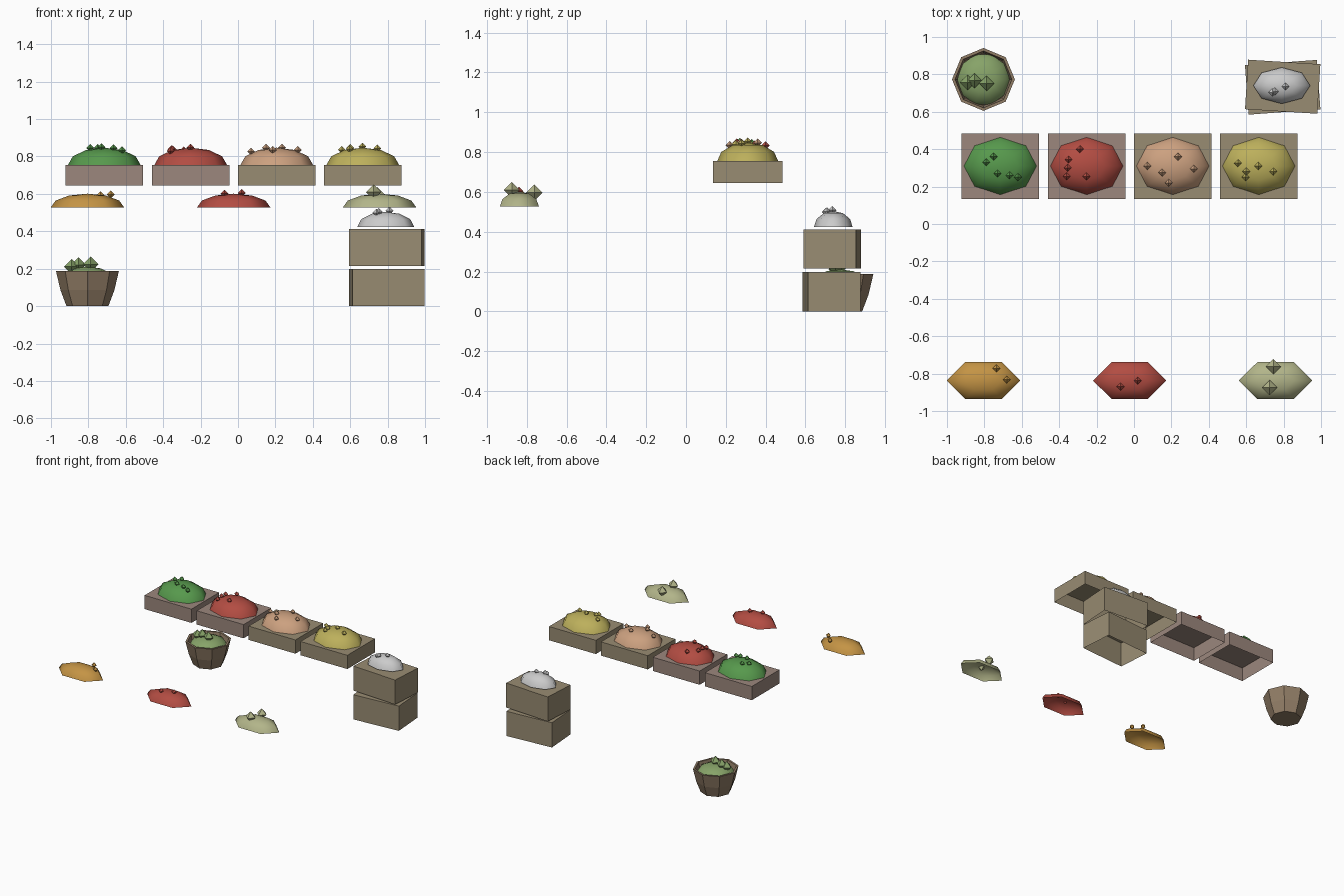
import bpy, bmesh
from math import sin, cos, pi, sqrt, radians
from mathutils import Matrix, Vector

if "Cube" in bpy.data.objects:
    bpy.data.objects.remove(bpy.data.objects["Cube"])


def material(name, rgb):
    m = bpy.data.materials.new(name)
    lin = [c / 12.92 if c <= 0.04045 else ((c + 0.055) / 1.055) ** 2.4 for c in rgb]
    m.diffuse_color = (*lin, 1)
    m.use_nodes = True
    m.node_tree.nodes["Principled BSDF"].inputs["Base Color"].default_value = m.diffuse_color
    return m


WOOD = material("wood", (0.60, 0.55, 0.45))
PINK_WOOD = material("pinkish_wood", (0.61, 0.53, 0.49))
BOWL = material("bowl_wood", (0.57, 0.49, 0.40))
GREEN = material("green", (0.34, 0.60, 0.30))
RED = material("red", (0.70, 0.30, 0.26))
PEACH = material("peach", (0.80, 0.63, 0.50))
YELLOW = material("yellow", (0.74, 0.69, 0.36))
ORANGE = material("orange", (0.77, 0.58, 0.27))
PALE = material("pale_green", (0.70, 0.71, 0.54))
LEAF = material("leaf_green", (0.53, 0.64, 0.41))
GREY = material("light_grey", (0.75, 0.75, 0.75))


def finish(name, bm, mat, loc, rot=0, smooth=False):
    me = bpy.data.meshes.new(name)
    bm.to_mesh(me)
    bm.free()
    for p in me.polygons:
        p.use_smooth = smooth
    me.materials.append(mat)
    ob = bpy.data.objects.new(name, me)
    ob.location = loc
    ob.rotation_euler.z = rot
    bpy.context.collection.objects.link(ob)
    return ob


def lathe(name, profile, sides, mat, loc, scale=(1, 1, 1), smooth=False):
    """Revolve (radius, z) points listed from bottom outside upward; radius 0 is a pole."""
    bm = bmesh.new()
    rings = []
    for r, z in profile:
        n = 1 if r == 0 else sides
        rings.append([bm.verts.new((r * cos(2 * pi * i / sides) * scale[0],
                                    r * sin(2 * pi * i / sides) * scale[1],
                                    z * scale[2])) for i in range(n)])
    for a, b in zip(rings, rings[1:]):
        for i in range(sides):
            j = (i + 1) % sides
            quad = [a[i % len(a)], a[j % len(a)], b[j % len(b)], b[i % len(b)]]
            bm.faces.new(list(dict.fromkeys(quad)))
    return finish(name, bm, mat, loc, 0, smooth)


def open_box(name, size, mat, loc, rot=0):
    """Box with no bottom face, base at loc."""
    bm = bmesh.new()
    bmesh.ops.create_cube(bm, size=1, matrix=Matrix.Translation((0, 0, size[2] / 2))
                          @ Matrix.Diagonal((*size, 1)))
    bottom = [f for f in bm.faces if f.normal.z < -0.5]
    bmesh.ops.delete(bm, geom=bottom, context='FACES_ONLY')
    return finish(name, bm, mat, loc, rot)


DOME = [(cos(a), sin(a)) for a in (0, pi / 6, pi / 3)] + [(0, 1)]
OCTA = [(0, -1), (1, 0), (0, 1)]


def heap(name, mat, loc, scale, sides, pieces, radius, lift=0.006):
    """Open dome with small octahedra resting on its surface at (x, y)."""
    lathe(name + "_mound", DOME, sides, mat, loc, scale, smooth=True)
    for i, (x, y) in enumerate(pieces):
        u, v = (x - loc[0]) / scale[0], (y - loc[1]) / scale[1]
        z = loc[2] + scale[2] * sqrt(max(0, 1 - u * u - v * v)) + lift
        lathe(f"{name}_piece_{i + 1}", OCTA, 4, mat, (x, y, z), (radius,) * 3)


# Row of four filled crates
crates = [
    ("green", GREEN, PINK_WOOD, -0.715,
     [(-.79, .33), (-.75, .36), (-.73, .27), (-.665, .26), (-.62, .25)]),
    ("red", RED, PINK_WOOD, -0.253,
     [(-.29, .40), (-.35, .345), (-.355, .30), (-.36, .255), (-.255, .255)]),
    ("peach", PEACH, WOOD, 0.207,
     [(.07, .31), (.235, .36), (.15, .275), (.185, .22), (.32, .295)]),
    ("yellow", YELLOW, WOOD, 0.667,
     [(.555, .325), (.665, .31), (.745, .28), (.60, .28), (.597, .25)]),
]
for name, mat, wood, x, pieces in crates:
    open_box(name + "_crate", (0.415, 0.35, 0.11), wood, (x, 0.31, 0.645))
    heap(name + "_crate", mat, (x, 0.31, 0.755), (0.194, 0.153, 0.092), 8, pieces, 0.021)

# Three loose heaps along the front
heap("orange_front", ORANGE, (-0.805, -0.837, 0.528), (0.196, 0.113, 0.073), 6,
     [(-.735, -.772), (-.68, -.832)], 0.021, 0.012)
heap("red_front", RED, (-0.023, -0.837, 0.528), (0.196, 0.113, 0.073), 6,
     [(-.072, -.87), (.02, -.838)], 0.021)
heap("pale_front", PALE, (0.757, -0.837, 0.528), (0.196, 0.113, 0.073), 6,
     [(.745, -.762), (.725, -.875)], 0.041, 0.014)

# Eight-sided bowl with leafy heap
lathe("bowl", [(0, 0), (0.112, 0), (0.144, 0.085), (0.168, 0.187), (0.152, 0.187),
               (0.14, 0.13), (0, 0.13)], 8, BOWL, (-0.805, 0.773, 0))
heap("bowl", LEAF, (-0.805, 0.773, 0.145), (0.14, 0.14, 0.066), 10,
     [(-.89, .757), (-.853, .766), (-.788, .752)], 0.041, 0.014)

# Two stacked boxes, twisted opposite ways, with a grey heap on top
open_box("lower_box", (0.385, 0.265, 0.198), WOOD, (0.795, 0.731, 0), radians(4.2))
open_box("upper_box", (0.387, 0.265, 0.196), WOOD, (0.795, 0.734, 0.215), radians(-3.6))
heap("box", GREY, (0.79, 0.74, 0.424), (0.152, 0.097, 0.08), 8,
     [(.74, .703), (.753, .708), (.81, .735)], 0.021)
